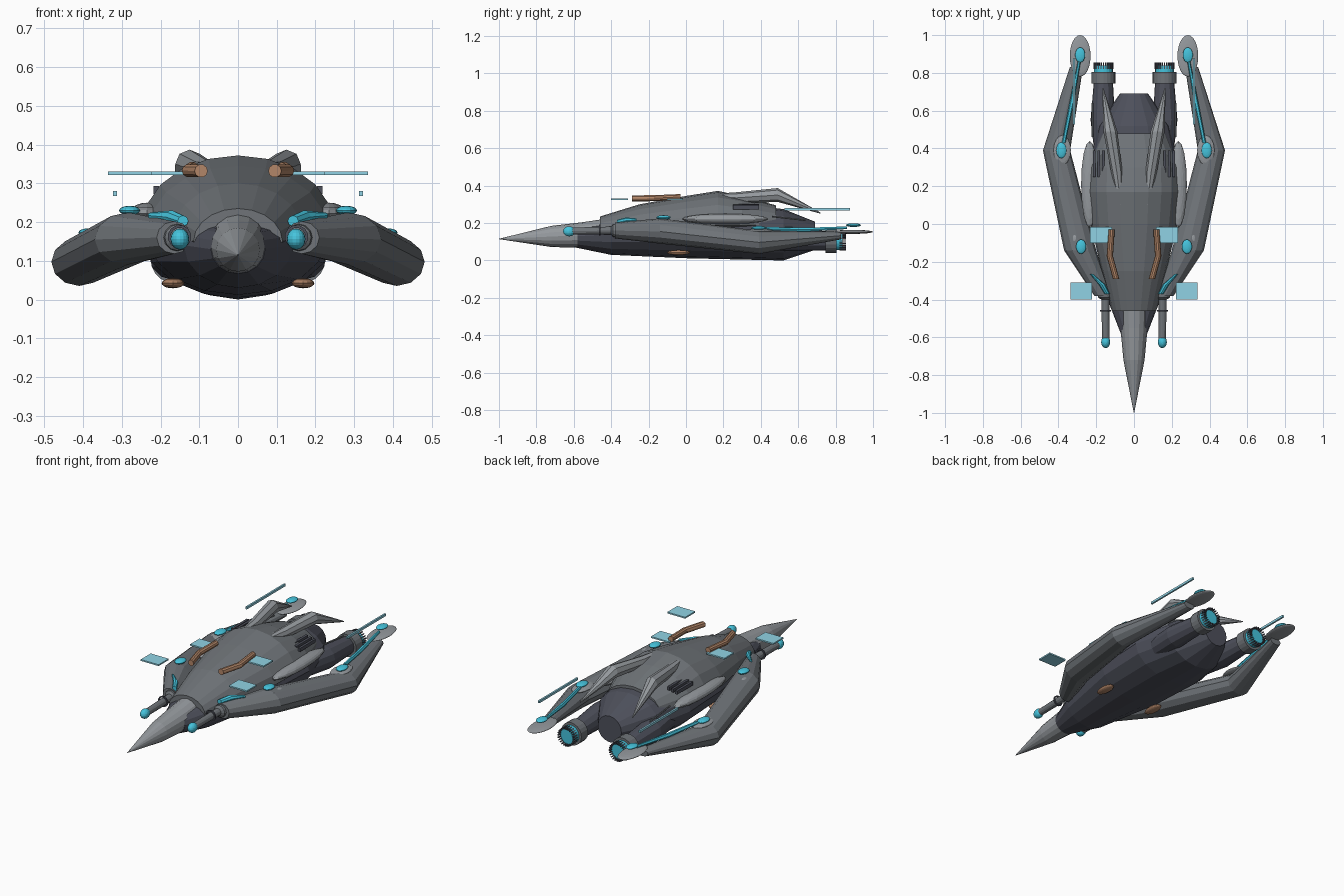
import bpy, bmesh, math
from mathutils import Matrix, Vector

if "Cube" in bpy.data.objects:
    bpy.data.objects.remove(bpy.data.objects["Cube"])


def material(name, rgb):
    m = bpy.data.materials.new(name)
    m.diffuse_color = (*rgb, 1)
    m.use_nodes = True
    m.node_tree.nodes["Principled BSDF"].inputs["Base Color"].default_value = m.diffuse_color
    return m


DARK = material("dark_plate", (0.075, 0.08, 0.105))
MID = material("mid_plate", (0.16, 0.175, 0.19))
LIGHT = material("light_plate", (0.30, 0.32, 0.34))
CYAN = material("cyan_glow", (0.06, 0.55, 0.72))
GLASS = material("pale_glass", (0.28, 0.65, 0.78))
COPPER = material("copper", (0.45, 0.24, 0.14))


def finish(name, bm, mat, mirror=True):
    bmesh.ops.recalc_face_normals(bm, faces=bm.faces[:])
    me = bpy.data.meshes.new(name)
    bm.to_mesh(me)
    bm.free()
    me.materials.append(mat)
    ob = bpy.data.objects.new(name, me)
    bpy.context.collection.objects.link(ob)
    if mirror:
        mod = ob.modifiers.new("Mirror", "MIRROR")
        mod.use_mirror_merge = False
    return ob


def loft(name, rings, mat, n=12, mirror=True):
    """Skin along y; ring = (x, y, z, half width, height up, depth down)."""
    bm = bmesh.new()
    loops = []
    for x, y, z, r, up, dn in rings:
        loop = []
        for i in range(n):
            a = 2 * math.pi * i / n
            s = math.sin(a)
            loop.append(bm.verts.new((x + r * math.cos(a), y, z + s * (up if s > 0 else dn))))
        loops.append(loop)
    for a, b in zip(loops, loops[1:]):
        for i in range(n):
            j = (i + 1) % n
            bm.faces.new((a[i], a[j], b[j], b[i]))
    bm.faces.new(loops[0])
    bm.faces.new(loops[-1])
    return finish(name, bm, mat, mirror)


def tube(name, pts, mat, n=8):
    return loft(name, [(x, y, z, r, r, r) for x, y, z, r in pts], mat, n)


def ellipsoid(name, c, r, mat, n=16):
    bm = bmesh.new()
    m = Matrix.Translation(c) @ Matrix.Diagonal((*r, 1))
    bmesh.ops.create_uvsphere(bm, u_segments=n, v_segments=10, radius=1, matrix=m)
    return finish(name, bm, mat)


def add_box(bm, c, size, rot=None):
    m = Matrix.Translation(c) @ (rot or Matrix()) @ Matrix.Diagonal((*size, 1))
    bmesh.ops.create_cube(bm, size=1, matrix=m)


def box(name, c, size, mat):
    bm = bmesh.new()
    add_box(bm, c, size)
    return finish(name, bm, mat)


# Central body: dark lower hull, upper armour shell, nose cone
loft("lower_hull", [(0, -.58, .13, .07, .06, .063), (0, -.4, .14, .14, .06, .11),
                    (0, 0, .15, .225, .1, .138), (0, .3, .15, .24, .15, .145),
                    (0, .52, .145, .19, .13, .145), (0, .69, .132, .075, .075, .075)],
     DARK, 16, False)
loft("upper_shell", [(0, -.46, .15, .115, .085, .02), (0, -.25, .165, .17, .135, .03),
                     (0, 0, .18, .23, .165, .03), (0, .17, .19, .247, .182, .03),
                     (0, .3, .19, .243, .155, .03), (0, .48, .19, .17, .105, .03)],
     MID, 20, False)
loft("nose_cone", [(0, -1, .115, .001, .001, .001), (0, -.72, .128, .056, .057, .056),
                   (0, -.55, .135, .072, .07, .068), (0, -.45, .14, .075, .08, .07)],
     LIGHT, 16, False)

# Side pods and dorsal fins
ellipsoid("side_pod", (.235, .21, .222), (.045, .23, .028), LIGHT)
tube("dorsal_fin", [(.07, .1, .345, .008), (.09, .27, .335, .03), (.125, .49, .35, .037),
                    (.165, .72, .253, .003)], LIGHT)

# Swept arms with guns and tail pads
loft("arm", [(.165, -.38, .16, .045, .042, .042), (.285, -.14, .155, .085, .07, .065),
             (.41, .39, .097, .072, .062, .062), (.305, .83, .133, .035, .02, .02)], MID, 12)
tube("gun_barrel", [(.165, -.34, .16, .04), (.155, -.39, .16, .034), (.152, -.4, .16, .021),
                    (.15, -.61, .157, .019)], MID, 12)
ellipsoid("gun_tip", (.15, -.625, .156), (.024, .032, .027), CYAN)
bm = bmesh.new()
for i in range(12):
    a = 2 * math.pi * i / 12
    add_box(bm, Vector((.151 + .026 * math.cos(a), -.46, .162 + .026 * math.sin(a))),
            (.007, .008, .016), Matrix.Rotation(-a, 4, "Y"))
finish("gun_ring", bm, DARK)
tube("gun_feed", [(.142, -.37, .203, .014), (.17, -.32, .213, .017), (.225, -.265, .217, .008)], CYAN)
ellipsoid("shoulder_light", (.28, -.12, .23), (.027, .038, .012), CYAN)
ellipsoid("shoulder_cap", (.31, -.08, .2), (.022, .04, .016), LIGHT)
ellipsoid("elbow_plate", (.38, .39, .157), (.046, .08, .012), LIGHT)
ellipsoid("elbow_light", (.385, .39, .173), (.027, .042, .011), CYAN)
ellipsoid("tail_pad", (.285, .89, .153), (.055, .11, .011), LIGHT, 24)
ellipsoid("tail_light", (.285, .895, .189), (.027, .04, .01), CYAN)
tube("energy_line", [(.372, .43, .17, .01), (.33, .64, .165, .012), (.29, .86, .175, .008)], CYAN, 6)

# Engines: nacelle, collar, glowing nozzle and teeth
tube("nacelle", [(.14, .3, .13, .06), (.165, .55, .115, .065), (.162, .76, .105, .05)], DARK, 12)
tube("engine_collar", [(.162, .745, .105, .064), (.162, .805, .105, .064)], MID, 20)
tube("engine_glow", [(.162, .8, .105, .05), (.162, .838, .105, .05)], CYAN, 20)
bm = bmesh.new()
for i in range(24):
    a = 2 * math.pi * i / 24
    add_box(bm, Vector((.162 + .048 * math.cos(a), .838, .105 + .048 * math.sin(a))),
            (.009, .036, .006), Matrix.Rotation(-a, 4, "Y"))
finish("engine_teeth", bm, DARK)

# Vents and thin side rails
bm = bmesh.new()
for i in range(3):
    add_box(bm, (.163 + i * .024, .32, .293 - i * .005), (.014, .14, .02))
finish("vent_slats", bm, DARK)
tube("side_rail", [(.22, .46, .235, .005), (.22, .64, .215, .005)], MID, 6)

# Copper pipes and belly pods
tube("copper_pipe", [(.095, -.29, .332, .017), (.128, -.17, .333, .017), (.118, -.03, .34, .016)], COPPER, 10)
ellipsoid("belly_pod", (.168, -.04, .042), (.029, .062, .013), COPPER)

# Floating glass panels
box("inner_panel", (.175, -.058, .326), (.115, .085, .008), GLASS)
box("outer_panel", (.279, -.355, .326), (.113, .09, .008), GLASS)
box("rear_rod", (.318, .702, .274), (.01, .35, .013), GLASS)
